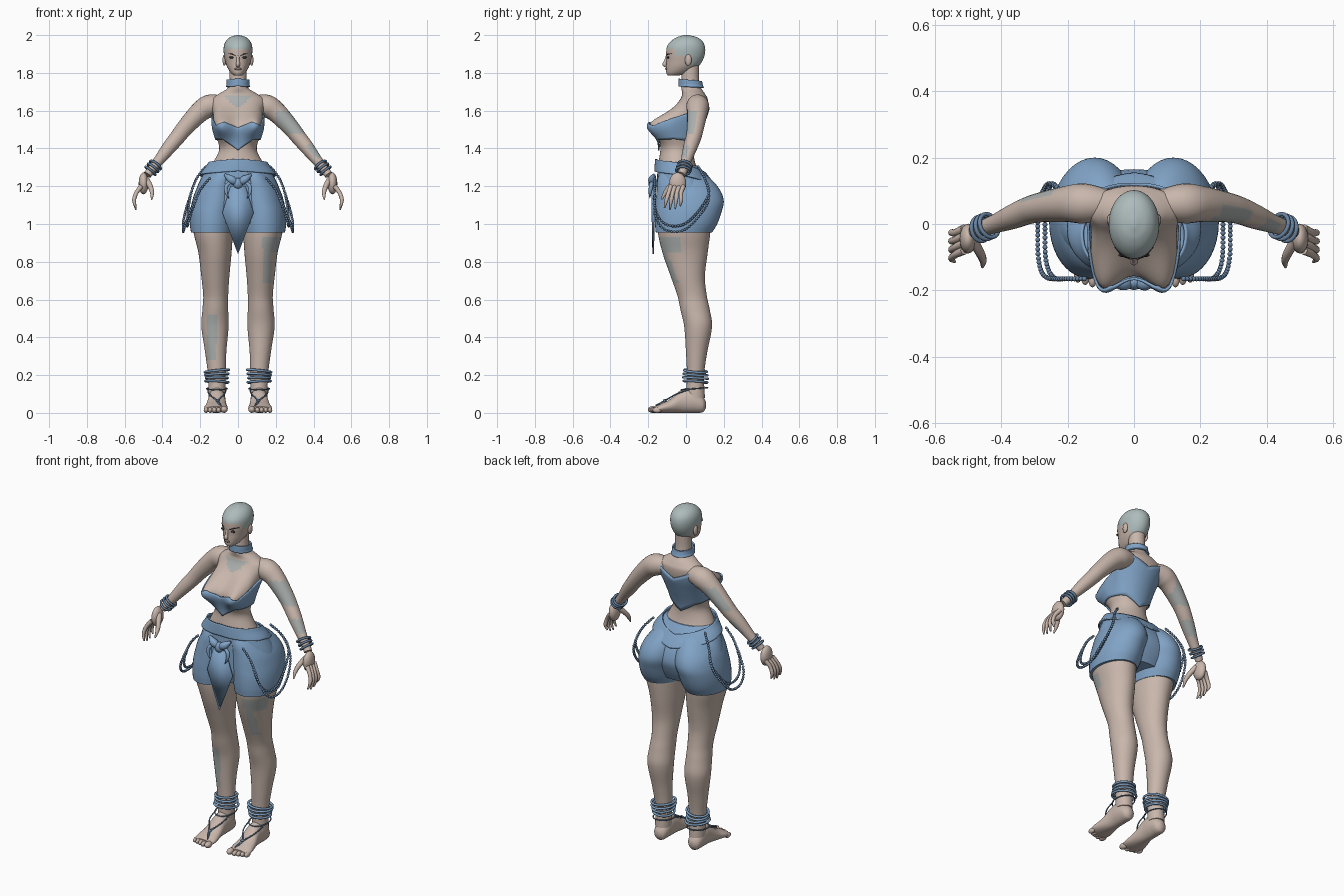
import bpy, bmesh, math
from mathutils import Vector, Matrix

cube = bpy.data.objects.get("Cube")
if cube:
    bpy.data.objects.remove(cube)


def material(name, r, g, b):
    m = bpy.data.materials.new(name)
    m.use_nodes = True
    m.diffuse_color = (r, g, b, 1)
    bsdf = next(n for n in m.node_tree.nodes if n.type == 'BSDF_PRINCIPLED')
    bsdf.inputs["Base Color"].default_value = (r, g, b, 1)
    bsdf.inputs["Roughness"].default_value = 0.8
    return m


SKIN = material("warm skin", .58, .47, .41)
BLUE = material("blue cloth", .22, .37, .57)
BEAD = material("dark blue beads", .14, .23, .36)
CAP = material("pale grey scalp", .42, .50, .50)
MARK = material("grey body paint", .40, .43, .42)
DARK = material("dark eye line", .03, .03, .035)
LIP = material("brown lips", .30, .19, .16)


def finish(name, bm, mat, mirror=False):
    """Turn a bmesh into a smooth object, optionally with its x mirror."""
    if mirror:
        copy = bmesh.ops.duplicate(bm, geom=bm.verts[:] + bm.edges[:] + bm.faces[:])["geom"]
        for v in copy:
            if isinstance(v, bmesh.types.BMVert):
                v.co.x *= -1
    bmesh.ops.recalc_face_normals(bm, faces=bm.faces[:])
    mesh = bpy.data.meshes.new(name)
    bm.to_mesh(mesh)
    bm.free()
    mesh.materials.append(mat)
    for p in mesh.polygons:
        p.use_smooth = True
    mesh.set_sharp_from_angle(angle=math.radians(50))
    ob = bpy.data.objects.new(name, mesh)
    bpy.context.collection.objects.link(ob)
    return ob


def paint(ob, mat, rule):
    ob.data.materials.append(mat)
    for p in ob.data.polygons:
        if rule(p.center, p.normal):
            p.material_index = len(ob.data.materials) - 1


def skin_rings(bm, rings, cap=True, loop=False):
    rows = [[bm.verts.new(p) for p in r] for r in rings]
    n = len(rows[0])
    for a, b in zip(rows, rows[1:] + (rows[:1] if loop else [])):
        for i in range(n):
            bm.faces.new((a[i], a[(i + 1) % n], b[(i + 1) % n], b[i]))
    if cap and not loop:
        bm.faces.new(rows[0])
        bm.faces.new(rows[-1])


def section(table, z):
    """Smoothly interpolate rows of (height, centre x, half width, front, back)."""
    last = len(table) - 1
    i = max(k for k in range(last) if table[k][0] <= z or k == 0)
    def slope(j, c):
        a, b = table[max(j - 1, 0)], table[min(j + 1, last)]
        return (b[c] - a[c]) / (b[0] - a[0])
    p, q = table[i], table[i + 1]
    h = q[0] - p[0]
    t = (z - p[0]) / h
    s = t * t * (3 - 2 * t)
    return [p[c] + (q[c] - p[c]) * s + h * t * (1 - t) * ((1 - t) * slope(i, c) - t * slope(i + 1, c))
            for c in range(1, 5)]


def surface(table, a, z, grow=0):
    cx, hw, front, back = section(table, z)
    return Vector((cx + (hw + grow) * math.cos(a),
                   (front + back) / 2 + ((back - front) / 2 + grow) * math.sin(a), z))


def angles(n):
    return [2 * math.pi * i / n for i in range(n)]


def loft(bm, table, n=40, sub=5, shape=lambda p: p):
    zs = [a[0] + (b[0] - a[0]) * k / sub for a, b in zip(table, table[1:]) for k in range(sub)]
    skin_rings(bm, [[shape(surface(table, a, z)) for a in angles(n)] for z in zs + [table[-1][0]]])


def profile(points, f):
    for (a, u), (b, v) in zip(points, points[1:]):
        if f <= b:
            return u + (v - u) * (f - a) / (b - a)
    return points[-1][1]


def band(name, table, low, high, grow, mat, shape=lambda p: p, n=72):
    """Cloth band hugging a body; edges are given by degrees away from the front."""
    bm = bmesh.new()
    def at(a, t):
        f = abs((math.degrees(a) + 270) % 360 - 180)
        f = 180 - f
        z = profile(low, f) * (1 - t) + profile(high, f) * t
        return shape(surface(table, a, z, grow))
    skin_rings(bm, [[at(a, k / 10) for a in angles(n)] for k in range(11)], cap=False)
    ob = finish(name, bm, mat)
    ob.modifiers.new("thickness", 'SOLIDIFY').thickness = .008
    ob.modifiers["thickness"].offset = 0
    return ob


def smooth_path(pts, sub=6):
    pts = [Vector(p) for p in pts]
    out = []
    for i in range(len(pts) - 1):
        p, q = pts[i], pts[i + 1]
        m = (q - pts[max(i - 1, 0)]) / 2
        k = (pts[min(i + 2, len(pts) - 1)] - p) / 2
        for j in range(sub):
            t = j / sub
            out.append(p + (q - p) * t * t * (3 - 2 * t) + t * (1 - t) * ((1 - t) * m - t * k))
    return out + [pts[-1]]


def tube(bm, pts, n=12, loop=False, sub=6):
    """Round tube through points of (x, y, z, radius)."""
    path = pts if loop else smooth_path(pts, sub)
    rings, side = [], Vector((.3, 1, .2))
    for i, p in enumerate(path):
        nxt = path[(i + 1) % len(path)] if loop else path[min(i + 1, len(path) - 1)]
        prv = path[i - 1] if loop else path[max(i - 1, 0)]
        t = (Vector(nxt[:3]) - Vector(prv[:3])).normalized()
        side = (side - t * side.dot(t)).normalized()
        up = t.cross(side)
        rings.append([Vector(p[:3]) + p[3] * (side * math.cos(a) + up * math.sin(a)) for a in angles(n)])
    skin_rings(bm, rings, loop=loop)


def ring(bm, centre, axis, rx, ry, r):
    q = Vector(axis).to_track_quat('Z', 'Y')
    pts = [Vector(centre) + q @ Vector((rx * math.cos(a), ry * math.sin(a), 0)) for a in angles(28)]
    tube(bm, [(*p, r) for p in pts], 8, True)


def ball(bm, at, size):
    bmesh.ops.create_uvsphere(bm, u_segments=16, v_segments=10, radius=1,
                              matrix=Matrix.Translation(at) @ Matrix.Diagonal((*size, 1)))


# Torso with neck and bust
TORSO = [(1.1, 0, .18, -.12, .12), (1.25, 0, .17, -.14, .08), (1.32, 0, .135, -.145, .05),
         (1.39, 0, .1, -.135, .04), (1.45, 0, .105, -.13, .055), (1.53, 0, .12, -.11, .085),
         (1.6, 0, .135, -.07, .11), (1.66, 0, .14, -.03, .115), (1.69, 0, .1, -.02, .1),
         (1.72, 0, .053, -.025, .08), (1.76, 0, .046, -.025, .07), (1.85, 0, .044, -.02, .07)]


def bust(p):
    if p.y < 0:
        x, y = p.x, p.y
        for s in (-1, 1):
            g = math.exp(-((x - s * .075) / .06) ** 2 - ((p.z - 1.525) / .07) ** 2) * min(1, -y / .03)
            p.y -= .1 * g
            p.x += s * .022 * g
    return p


bm = bmesh.new()
loft(bm, TORSO, 56, 6, bust)
paint(finish("torso", bm, SKIN), MARK,
      lambda c, n: 1.62 < c.z < 1.68 and c.y < .03 and abs(c.x) < (c.z - 1.6) * .9)
band("bodice", TORSO, [(0, 1.385), (45, 1.435), (90, 1.45), (140, 1.45), (180, 1.39)],
     [(0, 1.605), (48, 1.66), (66, 1.6), (100, 1.58), (130, 1.52), (155, 1.54), (180, 1.51)], .008, BLUE, bust)
band("choker", TORSO, [(0, 1.72), (180, 1.73)], [(0, 1.755), (180, 1.77)], .011, BLUE)

# Head, scalp and face
HEAD = [(1.785, 0, .02, -.095, -.04), (1.8, 0, .038, -.104, .01), (1.83, 0, .057, -.105, .06),
        (1.86, 0, .067, -.104, .085), (1.9, 0, .075, -.105, .1), (1.94, 0, .075, -.1, .1),
        (1.97, 0, .063, -.077, .085), (1.99, 0, .04, -.045, .055), (2, 0, .008, -.01, .015)]
bm = bmesh.new()
loft(bm, HEAD, 48, 6)
paint(finish("head", bm, SKIN), CAP,
      lambda c, n: c.z > (1.925 if c.y < -.05 else 1.89 if c.y < .03 else 1.79))
bm = bmesh.new()
tube(bm, [(0, -.1, 1.89, .007), (0, -.108, 1.86, .009), (0, -.113, 1.845, .012), (0, -.104, 1.835, .008)])
finish("nose", bm, SKIN)
bm = bmesh.new()
ball(bm, (0, -.103, 1.821), (.018, .007, .007))
finish("lips", bm, LIP)
bm = bmesh.new()
ball(bm, (.032, -.094, 1.882), (.015, .006, .006))
tube(bm, [(.014, -.104, 1.892, .002), (.035, -.094, 1.9, .003), (.058, -.07, 1.903, .001)], 6)
finish("eyes_and_brows", bm, DARK, True)
bm = bmesh.new()
ball(bm, (.072, .012, 1.868), (.01, .018, .03))
finish("ears", bm, SKIN, True)

# Arms and hands
bm = bmesh.new()
tube(bm, [(.08, .06, 1.635, .045), (.15, .062, 1.625, .06), (.205, .06, 1.59, .054), (.28, .05, 1.51, .045),
          (.32, .04, 1.46, .041), (.365, .022, 1.405, .037), (.42, 0, 1.335, .028),
          (.46, -.014, 1.285, .023), (.48, -.025, 1.26, .022)], 24)
paint(finish("arms", bm, SKIN, True), MARK,
      lambda c, n: n.y < .1 and n.z > -.45 and (1.48 < c.z < 1.6 and .2 < abs(c.x) or 1.35 < c.z < 1.42 and n.z > .1))
bm = bmesh.new()
ball(bm, (.5, -.044, 1.215), (.026, .045, .058))
for i in range(4):
    y, drop = -.08 + .022 * i, (.01, 0, .004, .02)[i]
    tube(bm, [(.512, y, 1.2, .013), (.538, y - .012, 1.165, .011), (.55, y - .024 + .004 * i, 1.125, .01),
              (.54, y - .034 + .006 * i, 1.075 + drop, .004)], 10)
tube(bm, [(.485, -.05, 1.235, .016), (.465, -.085, 1.2, .014), (.455, -.11, 1.165, .011), (.457, -.13, 1.13, .004)], 10)
finish("hands", bm, SKIN, True)
bm = bmesh.new()
for k in (-1, 0, 1):
    ring(bm, (.45 + .013 * k, -.01 - .005 * k, 1.297 - .015 * k), (.6, -.2 + .1 * k, -.75), .037, .034, .0065)
finish("bracelets", bm, BEAD, True)

# Legs, feet and toes
LEG = [(.08, .112, .044, 0, .1), (.2, .112, .047, .005, .096), (.32, .118, .056, 0, .112),
       (.46, .122, .072, -.01, .138), (.55, .12, .068, -.03, .125), (.62, .118, .066, -.045, .11),
       (.72, .12, .074, -.08, .1), (.85, .122, .088, -.125, .115), (.97, .132, .105, -.15, .13),
       (1.06, .13, .1, -.14, .13)]
bm = bmesh.new()
loft(bm, LEG, 40, 6)
paint(finish("legs", bm, SKIN, True), MARK,
      lambda c, n: (c.x > .13 and .69 < c.z < .93 and c.y < -.03 and (c.z > .85 or c.x < .175))
      or (-.165 < c.x < -.115 and .27 < c.z < .52 and c.y < .05))
FOOT = [(-.105, .112, .015, .025, .06), (-.09, .112, .035, .004, .085), (-.04, .112, .045, 0, .13),
        (.02, .112, .046, 0, .125), (.08, .115, .055, 0, .075), (.13, .117, .063, 0, .05), (.165, .117, .058, .002, .034)]
bm = bmesh.new()
loft(bm, FOOT, 28, 5, lambda p: Vector((p.x, -p.z, p.y)))
ball(bm, (.073, -.175, .018), (.018, .027, .018))
for i in range(4):
    ball(bm, (.103 + .022 * i, -.174 + .007 * i, .015), (.0125, .024, .015))
finish("feet", bm, SKIN, True)
bm = bmesh.new()
for k, z in enumerate((.165, .185, .203, .222)):
    ring(bm, (.112, .05, z), (.05 * (k - 1), .06, 1), .058, .066, .0065)
finish("anklets", bm, BLUE, True)
bm = bmesh.new()
ring(bm, (.112, .045, .128), (0, -.08, 1), .055, .07, .0035)
for x in (.064, .16):
    tube(bm, [(x, .02, .125, .0035), (.112 + (x - .112) * .85, -.05, .1, .0035),
              (.108, -.115, .063, .0045), (.09, -.16, .04, .0035)], 8)
ball(bm, (.108, -.112, .066), (.01, .01, .007))
finish("foot_cords", bm, BEAD, True)

# Shorts: pelvis plus two rounded legs
PELVIS = [(1.0, 0, .19, -.14, .12), (1.06, 0, .24, -.155, .15), (1.12, 0, .238, -.155, .165),
          (1.2, 0, .215, -.155, .14), (1.27, 0, .18, -.152, .09), (1.31, 0, .15, -.15, .06), (1.36, 0, .125, -.145, .045)]
SHORT_LEG = [(.955, .137, .112, -.16, .138), (1.0, .135, .12, -.164, .165), (1.06, .13, .124, -.164, .187),
             (1.12, .118, .125, -.16, .2), (1.18, .107, .115, -.155, .18), (1.24, .09, .09, -.15, .13),
             (1.29, .07, .07, -.13, .06)]
bm = bmesh.new()
loft(bm, PELVIS[:-1])
loft(bm, SHORT_LEG)
loft(bm, SHORT_LEG, shape=lambda p: Vector((-p.x, p.y, p.z)))
finish("shorts", bm, BLUE)
band("belt", PELVIS, [(0, 1.2), (50, 1.235), (90, 1.26), (180, 1.28)],
     [(0, 1.265), (50, 1.3), (90, 1.325), (180, 1.345)], .012, BLUE)

# Front cloth, knot and fangs
bm = bmesh.new()
left = [(0, -.185, 1.2), (.04, -.175, 1.2), (.083, -.172, 1.06), (0, -.178, .84)]
for s in (1, -1):
    bm.faces.new([bm.verts.new((s * x, y, z)) for x, y, z in left])
bmesh.ops.remove_doubles(bm, verts=bm.verts[:], dist=.0001)
finish("front_cloth", bm, BLUE).modifiers.new("thickness", 'SOLIDIFY').thickness = .008
bm = bmesh.new()
ball(bm, (0, -.175, 1.215), (.026, .024, .03))
for s in (-1, 1):
    tube(bm, [(0, -.175, 1.215, .012), (s * .035, -.178, 1.235, .022), (s * .07, -.168, 1.262, .006)])
finish("belt_knot", bm, BLUE)
bm = bmesh.new()
tube(bm, [(.035, -.18, 1.225, .008), (.062, -.185, 1.2, .011), (.062, -.19, 1.165, .008), (.048, -.192, 1.135, .001)])
finish("belt_fangs", bm, BLUE, True)

# Bead chains draped over both hips
bm = bmesh.new()
for dx, dz in ((0, 0), (-.022, .03)):
    path = smooth_path([(.14, -.165, 1.25), (.2, -.165, 1.18), (.265 + dx, -.16, 1.04 + dz), (.287 + dx, -.11, .97 + dz),
                        (.29 + dx, -.02, .965 + dz), (.287 + dx, .06, 1.03 + dz),
                        (.26 + dx / 2, .12, 1.13 + dz), (.22, .1, 1.24), (.165, .06, 1.31)], 60)
    last = path[0]
    for p in path:
        if (p - last).length > .0135:
            bmesh.ops.create_icosphere(bm, subdivisions=2, radius=.0075, matrix=Matrix.Translation(p))
            last = p
finish("hip_bead_chains", bm, BEAD, True)
